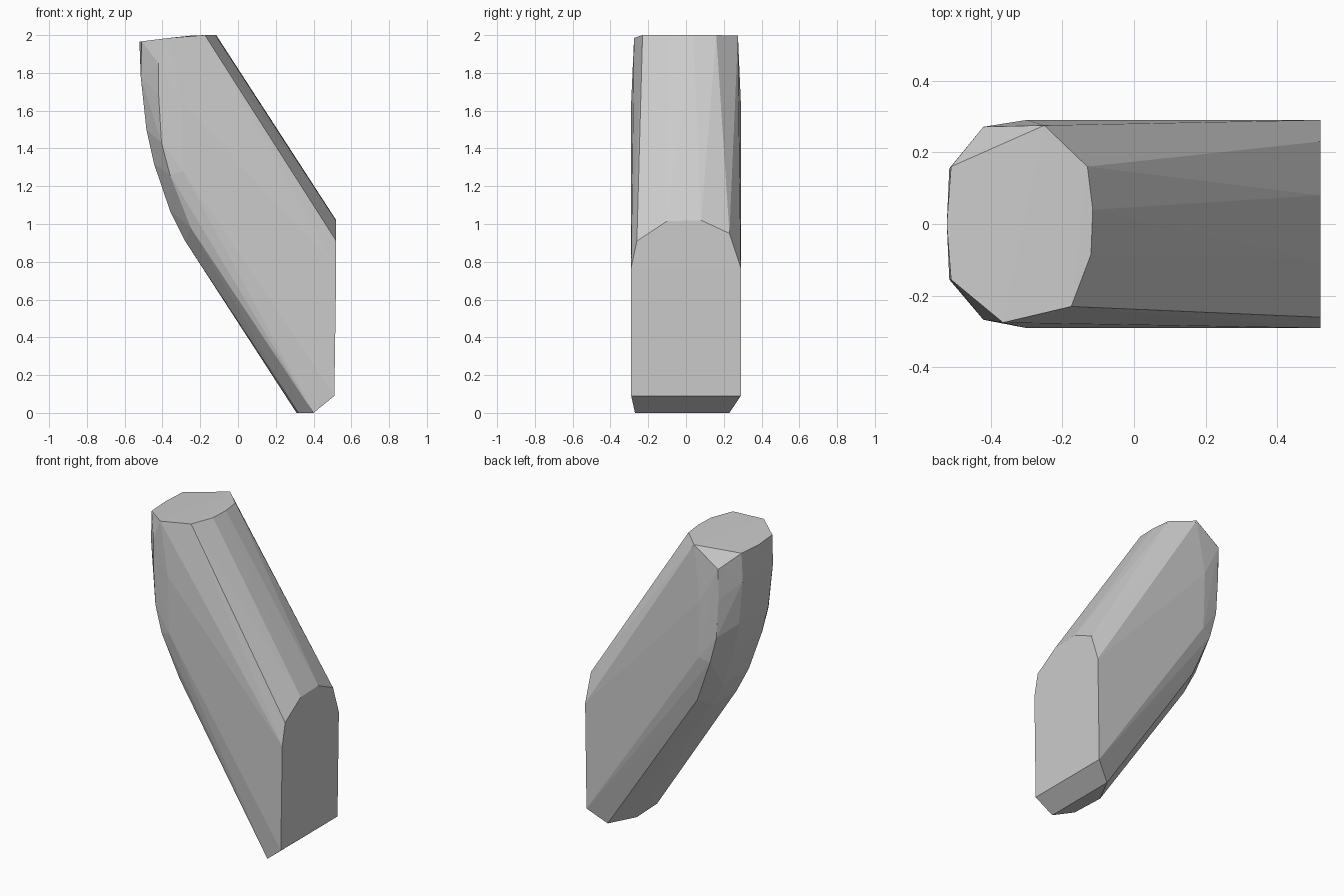
import bpy, bmesh

grey = bpy.data.materials.new("plain_grey")
grey.diffuse_color = (0.6, 0.6, 0.6, 1)

points = []

# Slanted-off top rim
points += [(-0.51, 0.16, 1.967), (-0.522, 0.0, 1.965), (-0.51, -0.155, 1.967),
           (-0.365, -0.275, 1.985), (-0.175, -0.23, 2.0), (-0.12, -0.085, 2.0),
           (-0.115, 0.04, 2.0), (-0.13, 0.16, 2.0), (-0.25, 0.275, 1.997)]
# Shoulders just under the rim
points += [(-0.42, -0.267, 1.85), (-0.42, 0.271, 1.88)]

# Upright end face with a rounded head
points += [(0.52, -0.26, 0.91), (0.52, -0.10, 1.015),
           (0.52, 0.08, 1.02), (0.52, 0.23, 0.95)]
# Small foot
points += [(0.40, -0.27, 0), (0.40, 0.23, 0), (0.32, -0.16, 0), (0.31, 0.06, 0)]

# Mirrored pairs: x, half width, z
for x, half, z in [
    (0.52, 0.29, 0.77), (0.51, 0.29, 0.09),            # end face sides
    (-0.30, 0.29, 1.65), (-0.29, 0.289, 1.28),         # flat flanks
    (-0.42, 0.267, 1.68), (-0.405, 0.267, 1.43),       # curved back corners
    (-0.36, 0.268, 1.26), (-0.25, 0.24, 0.98),
    (-0.515, 0.155, 1.78), (-0.485, 0.15, 1.50),       # curved back
    (-0.445, 0.14, 1.32), (-0.36, 0.13, 1.07), (-0.28, 0.12, 0.91),
]:
    points += [(x, half, z), (x, -half, z)]

# Skin the rounded block
bm = bmesh.new()
for p in points:
    bm.verts.new(p)
res = bmesh.ops.convex_hull(bm, input=bm.verts[:])
loose = [v for v in bm.verts if not v.link_faces]
bmesh.ops.delete(bm, geom=loose, context='VERTS')
bmesh.ops.dissolve_limit(bm, angle_limit=0.01, verts=bm.verts[:], edges=bm.edges[:])
bmesh.ops.recalc_face_normals(bm, faces=bm.faces[:])

mesh = bpy.data.meshes.new("slanted_block")
bm.to_mesh(mesh)
bm.free()
mesh.materials.append(grey)
block = bpy.data.objects.new("slanted_block", mesh)
bpy.context.collection.objects.link(block)
